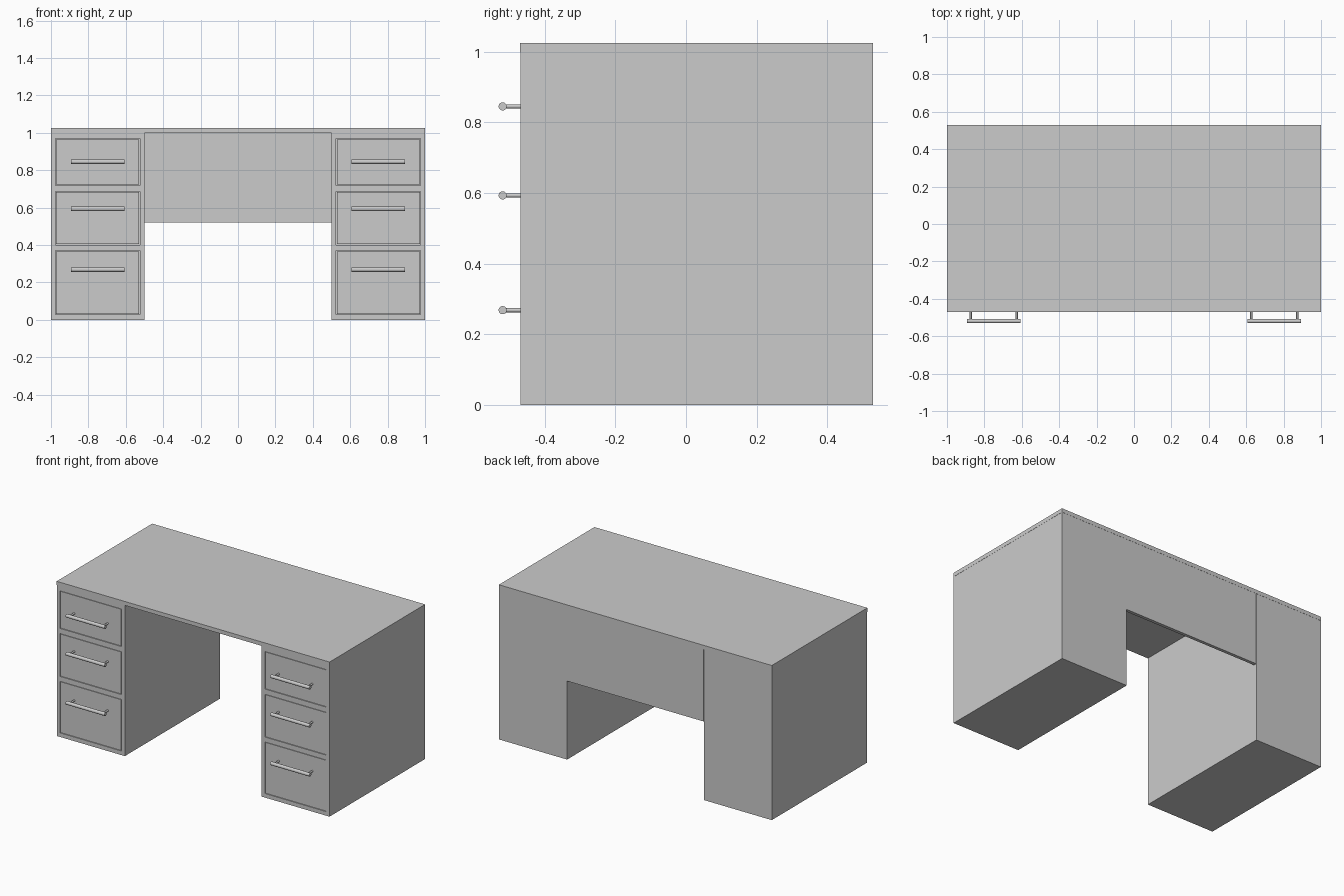
import bpy
from mathutils import Vector

if "Cube" in bpy.data.objects:
    bpy.data.objects.remove(bpy.data.objects["Cube"])

FRONT, BACK = -0.47, 0.53
BODY_TOP, TOP = 0.997, 1.025
# drawer bottom, drawer top, handle height
DRAWERS = {"lower": (0.027, 0.369, 0.268),
           "middle": (0.401, 0.685, 0.593),
           "upper": (0.719, 0.968, 0.845)}


def box(name, lo, hi):
    lo, hi = Vector(lo), Vector(hi)
    bpy.ops.mesh.primitive_cube_add(size=1, location=(lo + hi) / 2)
    ob = bpy.context.object
    ob.name = name
    ob.scale = hi - lo
    bpy.ops.object.transform_apply(location=False, rotation=False, scale=True)
    return ob


def rod(name, a, b, radius, sides):
    a, b = Vector(a), Vector(b)
    bpy.ops.mesh.primitive_cylinder_add(vertices=sides, radius=radius,
                                        depth=(b - a).length, location=(a + b) / 2)
    ob = bpy.context.object
    ob.name = name
    ob.rotation_euler = (b - a).to_track_quat('Z', 'Y').to_euler()
    bpy.ops.object.shade_smooth_by_angle()
    return ob


def cut(target, cutter):
    mod = target.modifiers.new("opening", 'BOOLEAN')
    mod.operation = 'DIFFERENCE'
    mod.solver = 'EXACT'
    mod.object = cutter
    bpy.context.view_layer.objects.active = target
    bpy.ops.object.modifier_apply(modifier=mod.name)
    bpy.data.objects.remove(cutter)


# desktop and modesty panel between the pedestals
box("desktop", (-1, FRONT, BODY_TOP + 0.002), (1, BACK, TOP))
box("modesty_panel", (-0.5, BACK - 0.022, 0.52), (0.5, BACK - 0.001, BODY_TOP + 0.002))

for side, cx in (("left", -0.75), ("right", 0.75)):
    # pedestal body, just inside the desktop outline
    body = box(side + "_pedestal", (cx - 0.249, FRONT + 0.001, 0),
               (cx + 0.249, BACK - 0.001, BODY_TOP + 0.002))
    for level, (z0, z1, hz) in DRAWERS.items():
        tag = f"{side}_{level}_"
        # opening in the pedestal with an inset drawer front
        cut(body, box("cutter", (cx - 0.225, FRONT - 0.1, z0),
                      (cx + 0.225, FRONT + 0.02, z1)))
        g = 0.003
        box(tag + "drawer_front", (cx - 0.225 + g, FRONT + 0.002, z0 + g),
            (cx + 0.225 - g, FRONT + 0.02, z1 - g))
        # bar handle on two posts
        rod(tag + "handle_bar", (cx - 0.143, -0.519, hz), (cx + 0.143, -0.519, hz), 0.0115, 24)
        for n, dx in enumerate((-0.123, 0.123)):
            rod(f"{tag}handle_post_{n + 1}", (cx + dx, -0.519, hz),
                (cx + dx, FRONT + 0.005, hz), 0.006, 16)
